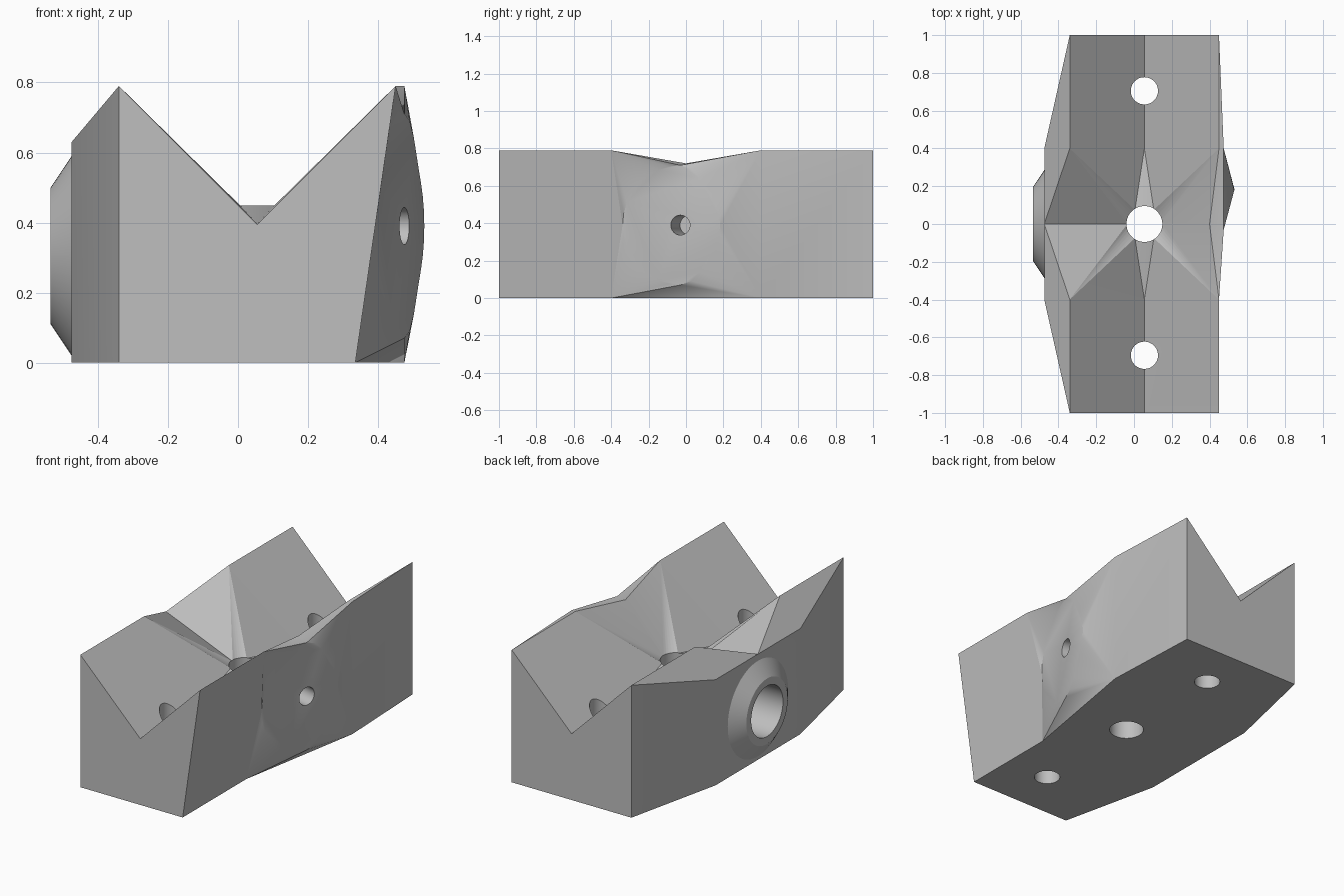
import bpy, bmesh
from math import sin, cos, tau, radians
from mathutils import Vector

cube = bpy.data.objects.get("Cube")
if cube:
    bpy.data.objects.remove(cube, do_unlink=True)

# One plain grey for the whole block
grey = bpy.data.materials.new("plain_grey")
grey.use_nodes = True
colour = (0.52, 0.52, 0.52, 1)
grey.diffuse_color = colour
grey.node_tree.nodes["Principled BSDF"].inputs["Base Color"].default_value = colour

H, END, MID = 0.79, 1.0, 0.4          # height, block end, end of the V sections
LEFT, RIGHT, AXIS = -0.34, 0.45, 0.055
BULGE, SHOULDER, FLOOR = -0.475, 0.63, 0.395
WIDE, FOOT = 0.475, 0.335
N = 32
bm = bmesh.new()


def face(*points):
    bm.faces.new([bm.verts.new(p) for p in points])


def fan(ring, corners):
    """Join a ring to outer corners, each owning a span of the ring."""
    for k, (p, a, b) in enumerate(corners):
        for i in range(a, b):
            face(p, ring[i % N], ring[(i + 1) % N])
        face(p, corners[(k + 1) % len(corners)][0], ring[b % N])


# End sections with the V groove, same at front and back except the right wall
for s in (-1, 1):
    e, m = s * END, s * MID
    base_x = FOOT if s < 0 else RIGHT
    face((LEFT, e, 0), (base_x, e, 0), (RIGHT, e, H), (AXIS, e, FLOOR), (LEFT, e, H))
    face((LEFT, e, H), (LEFT, m, H), (AXIS, m, FLOOR), (AXIS, e, FLOOR))
    face((RIGHT, e, H), (RIGHT, m, H), (AXIS, m, FLOOR), (AXIS, e, FLOOR))
    face((LEFT, e, 0), (LEFT, e, H), (BULGE, m, SHOULDER), (BULGE, m, 0))
    face((LEFT, e, H), (LEFT, m, H), (BULGE, m, SHOULDER))
    face((LEFT, m, H), (BULGE, m, SHOULDER), (BULGE, 0, SHOULDER))

# Right walls beside the tilted pad
face((FOOT, -END, 0), (RIGHT, -END, H), (RIGHT, -MID, H), (FOOT, -MID, 0))
face((RIGHT, END, 0), (RIGHT, END, H), (WIDE, MID, H), (WIDE, MID, 0))
face((RIGHT, END, H), (RIGHT, MID, H), (WIDE, MID, H))

# Left wall and base
face((BULGE, -MID, 0), (BULGE, MID, 0), (BULGE, MID, SHOULDER),
     (BULGE, 0, SHOULDER), (BULGE, -MID, SHOULDER))
face((LEFT, -END, 0), (FOOT, -END, 0), (FOOT, -MID, 0), (WIDE, MID, 0),
     (RIGHT, END, 0), (LEFT, END, 0), (BULGE, MID, 0), (BULGE, -MID, 0))

# Star-shaped middle running down to the central hole
dip = (0.40, 0, 0.72)
rim = [(AXIS + 0.09 * cos(tau * i / N), 0.09 * sin(tau * i / N), 0.45) for i in range(N)]
fan(rim, [(dip, 0, 0), ((RIGHT, MID, H), 0, 5), ((AXIS, MID, FLOOR), 5, 11),
          ((LEFT, MID, H), 11, 16), ((BULGE, 0, SHOULDER), 16, 16),
          ((LEFT, -MID, H), 16, 21), ((AXIS, -MID, FLOOR), 21, 27),
          ((RIGHT, -MID, H), 27, 32)])
face(*rim)

# Tilted round pad on the right, blended into the wall behind it
pad_centre = Vector((0.475, -0.03, 0.39))
tilt = radians(15)
pad = []
for i in range(N):
    t = tau * i / N
    r = 0.32 if N // 4 <= i <= 3 * N // 4 else 0.22 + 0.10 * abs(sin(t)) ** 8
    pad.append(tuple(pad_centre + r * Vector((cos(t) * sin(tilt), cos(t) * cos(tilt), sin(t)))))
fan(pad, [((WIDE, MID, H), 0, 8), (dip, 8, 8), ((RIGHT, -MID, H), 8, 16),
          ((FOOT, -MID, 0), 16, 24), ((WIDE, MID, 0), 24, 32)])
face(*pad)
face(dip, (WIDE, MID, H), (RIGHT, MID, H))

bmesh.ops.remove_doubles(bm, verts=bm.verts, dist=0.0005)
bmesh.ops.triangulate(bm, faces=[f for f in bm.faces if len(f.verts) == 4])
bmesh.ops.recalc_face_normals(bm, faces=bm.faces)
mesh = bpy.data.meshes.new("grooved_block")
bm.to_mesh(mesh)
bm.free()
block = bpy.data.objects.new("grooved_block", mesh)
bpy.context.collection.objects.link(block)
mesh.materials.append(grey)


def combine(name, operation, centre, axis, r1, r2, depth):
    """Add or cut a round part along an axis, then drop the helper."""
    bpy.ops.mesh.primitive_cone_add(vertices=64, radius1=r1, radius2=r2, depth=depth,
                                    location=centre)
    tool = bpy.context.object
    tool.name = name
    tool.hide_render = True
    tool.rotation_euler = Vector(axis).to_track_quat("Z", "Y").to_euler()
    tool.data.materials.append(grey)
    bpy.context.view_layer.update()
    mod = block.modifiers.new(name, "BOOLEAN")
    mod.operation = operation
    mod.solver = "EXACT"
    mod.object = tool
    bpy.ops.object.select_all(action="DESELECT")
    block.select_set(True)
    bpy.context.view_layer.objects.active = block
    bpy.ops.object.modifier_apply(modifier=mod.name)
    bpy.data.objects.remove(tool, do_unlink=True)


# Chamfered boss on the left with its bore
combine("boss", "UNION", (-0.5, 0, 0.305), (-1, 0, 0), 0.30, 0.195, 0.07)
combine("boss_bore", "DIFFERENCE", (-0.45, 0, 0.305), (-1, 0, 0), 0.15, 0.15, 0.4)

# Vertical holes along the groove
for y, r in ((-0.695, 0.072), (0, 0.095), (0.705, 0.072)):
    combine("vertical_hole", "DIFFERENCE", (AXIS, y, 0.4), (0, 0, 1), r, r, 1.2)

# Blind hole square to the tilted pad
combine("pad_hole", "DIFFERENCE", pad_centre, (cos(tilt), -sin(tilt), 0), 0.053, 0.053, 0.38)

bpy.ops.object.shade_smooth_by_angle(angle=radians(25))
